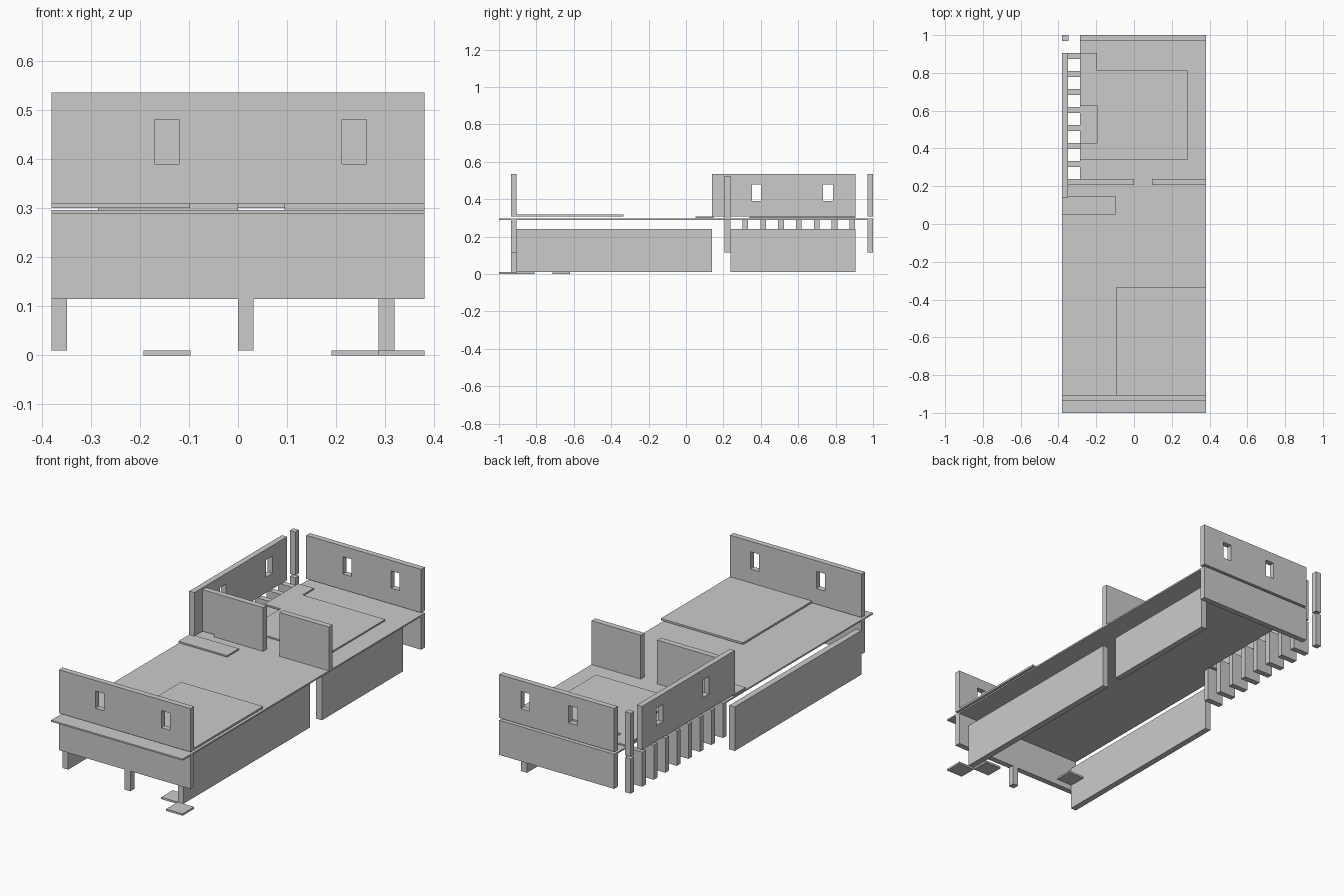
import bpy, bmesh
from mathutils import Vector

if "Cube" in bpy.data.objects:
    bpy.data.objects.remove(bpy.data.objects["Cube"])

T = 0.03                      # panel thickness
LOW, FLOOR0, FLOOR1 = 0.115, 0.288, 0.296
BASE, TOP = 0.308, 0.535      # upper wall bottom and top
WIN = (0.39, 0.48)            # window sill and head


def finish(name, bm):
    bmesh.ops.recalc_face_normals(bm, faces=bm.faces)
    me = bpy.data.meshes.new(name)
    bm.to_mesh(me)
    bm.free()
    ob = bpy.data.objects.new(name, me)
    bpy.context.collection.objects.link(ob)
    return ob


def box(name, x, y, z):
    bm = bmesh.new()
    bmesh.ops.create_cube(bm, size=1)
    for v in bm.verts:
        v.co = [r[0] + (c + 0.5) * (r[1] - r[0]) for c, r in zip(v.co, (x, y, z))]
    return finish(name, bm)


def extrude(bm, faces, offset):
    out = bmesh.ops.extrude_face_region(bm, geom=faces)
    verts = [g for g in out["geom"] if isinstance(g, bmesh.types.BMVert)]
    bmesh.ops.translate(bm, verts=verts, vec=offset)


def slab(name, outline, z0, z1):
    """Flat plate with a polygon outline."""
    bm = bmesh.new()
    f = bm.faces.new([bm.verts.new((x, y, z0)) for x, y in outline])
    extrude(bm, [f], Vector((0, 0, z1 - z0)))
    return finish(name, bm)


def window_wall(name, axis, span, depth, windows):
    """Panel running along x or y with real window openings."""
    us = [span[0]] + [u for w in windows for u in w] + [span[1]]
    zs = [BASE, WIN[0], WIN[1], TOP]

    def point(u, z):
        return (u, depth, z) if axis == "x" else (depth, u, z)

    bm = bmesh.new()
    grid = [[bm.verts.new(point(u, z)) for z in zs] for u in us]
    faces = []
    for i in range(len(us) - 1):
        for j in range(3):
            if i % 2 == 1 and j == 1:
                continue      # window opening
            faces.append(bm.faces.new((grid[i][j], grid[i + 1][j],
                                       grid[i + 1][j + 1], grid[i][j + 1])))
    extrude(bm, faces, Vector((0, T, 0)) if axis == "x" else Vector((T, 0, 0)))
    return finish(name, bm)


# Main floor, stepped in beside the rib row
slab("floor", [(-0.38, -1), (0.38, -1), (0.38, 1), (-0.285, 1),
               (-0.285, 0.207), (-0.38, 0.207)], FLOOR0, FLOOR1)

# Upper walls with windows
window_wall("front_upper_wall", "x", (-0.38, 0.38), -0.935, [(-0.17, -0.12), (0.212, 0.262)])
window_wall("back_upper_wall", "x", (-0.285, 0.38), 0.97, [(-0.072, -0.022), (0.205, 0.255)])
window_wall("left_upper_wall", "y", (0.14, 0.905), -0.38, [(0.353, 0.402), (0.733, 0.785)])

# Lower end walls
box("front_lower_wall", (-0.38, 0.38), (-0.935, -0.905), (LOW, FLOOR0))
box("back_lower_wall", (-0.285, 0.38), (0.97, 1), (LOW, FLOOR0))

# Corner post in two pieces
box("lower_corner_post", (-0.38, -0.348), (0.97, 1), (LOW, FLOOR1))
box("upper_corner_post", (-0.38, -0.348), (0.97, 1), (BASE, TOP))

# Upper dividers either side of the doorway
box("left_divider", (-0.285, 0), (0.207, 0.238), (FLOOR1, 0.525))
box("divider_link", (-0.35, -0.285), (0.207, 0.238), (BASE, 0.525))
box("right_divider", (0.095, 0.38), (0.207, 0.238), (FLOOR1, 0.525))

# Base walls near the ground
box("left_base_wall", (-0.38, -0.348), (-0.905, 0.14), (0.01, 0.24))
box("right_base_wall_front", (0.286, 0.319), (-0.905, 0.14), (0.01, 0.24))
box("right_base_wall_back", (0.286, 0.319), (0.237, 0.905), (0.01, 0.24))
box("front_leg", (0, 0.032), (-0.935, -0.902), (0.01, LOW))

# Row of ribs under the left wall
for i in range(8):
    y = 0.207 + i * 0.0953
    box(f"rib_{i + 1}", (-0.38, -0.285), (y, y + T), (LOW, FLOOR1))

# Thin floor plates
box("front_floor_plate", (-0.095, 0.38), (-0.905, -0.335), (BASE, 0.318))
box("door_plate", (-0.38, -0.098), (0.05, 0.147), (0.3, BASE))
slab("back_floor_plate", [(-0.285, 0.34), (0.282, 0.34), (0.282, 0.812), (-0.195, 0.812),
                          (-0.195, 0.905), (-0.285, 0.905), (-0.285, 0.625),
                          (-0.192, 0.625), (-0.192, 0.43), (-0.285, 0.43)], 0.3, BASE)

# Ground tiles
for i, (x, y) in enumerate([(0.285, -1), (0.19, -0.905), (-0.192, -0.715)]):
    box(f"ground_tile_{i + 1}", (x, x + 0.095), (y, y + 0.095), (0, 0.01))
